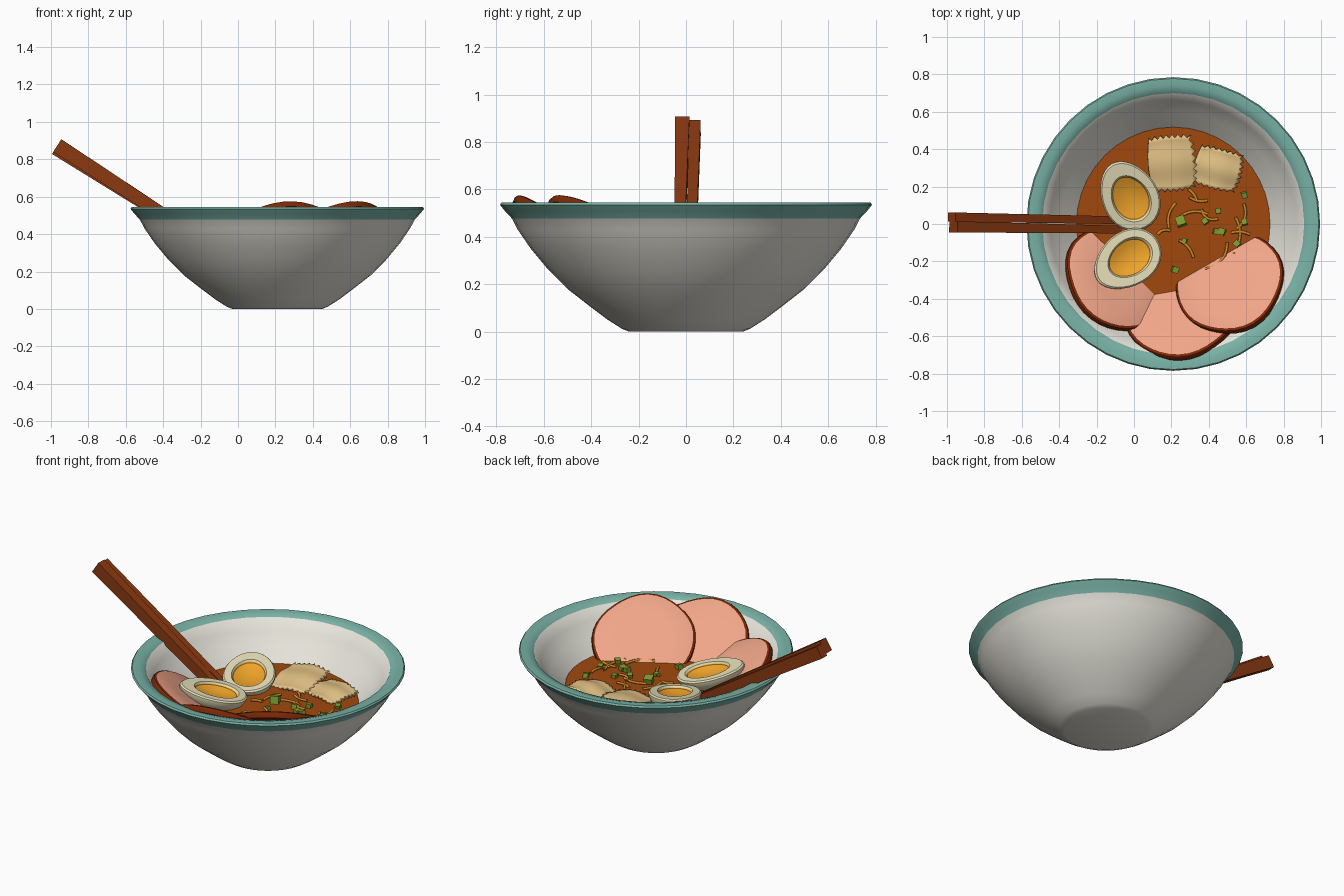
import bpy, bmesh, math, random
from mathutils import Vector, Matrix

if "Cube" in bpy.data.objects:
    bpy.data.objects.remove(bpy.data.objects["Cube"])

random.seed(4)


def mat(name, hexcol):
    rgb = [int(hexcol[i:i + 2], 16) / 255 for i in (0, 2, 4)]
    m = bpy.data.materials.new(name)
    m.diffuse_color = [c ** 2.2 for c in rgb] + [1]
    m.use_nodes = True
    m.node_tree.nodes["Principled BSDF"].inputs["Base Color"].default_value = m.diffuse_color
    return m


WHITE = mat("ceramic", "E6E4DA")
TEAL = mat("teal_glaze", "78B0A4")
BROTH = mat("broth", "A04A16")
WOOD = mat("wood", "8A3C18")
EGG = mat("egg_white", "E6DFB8")
YOLK = mat("yolk", "F0A32E")
PINK = mat("meat", "F0A488")
CRUST = mat("crust", "7A2C10")
CHIP = mat("chip", "E2C184")
SPROUT = mat("sprout", "D08A2C")
GREEN = mat("onion", "7C9A34")
CX, LEVEL = 0.21, 0.325   # bowl centre in x, broth level


def finish(name, bm, mats, smooth=35, matrix=None):
    bmesh.ops.remove_doubles(bm, verts=bm.verts, dist=1e-5)
    bmesh.ops.recalc_face_normals(bm, faces=bm.faces)
    me = bpy.data.meshes.new(name)
    bm.to_mesh(me)
    bm.free()
    for m in mats:
        me.materials.append(m)
    ob = bpy.data.objects.new(name, me)
    bpy.context.collection.objects.link(ob)
    if matrix:
        ob.matrix_world = matrix
    if smooth:
        bpy.ops.object.select_all(action='DESELECT')
        ob.select_set(True)
        bpy.context.view_layer.objects.active = ob
        bpy.ops.object.shade_smooth_by_angle(angle=math.radians(smooth))
    return ob


def lathe(name, prof, segs, mats, warp=None, matrix=None, smooth=35):
    """Spin (r, z, material) points; material belongs to the band after the point."""
    bm = bmesh.new()
    rings = []
    for r, z, _ in prof:
        ring = []
        for i in range(segs):
            a = math.tau * i / segs
            p = Vector((r * math.cos(a), r * math.sin(a), z))
            ring.append(bm.verts.new(warp(p) if warp else p))
        rings.append(ring)
    for k in range(len(prof) - 1):
        for i in range(segs):
            j = (i + 1) % segs
            f = bm.faces.new((rings[k][i], rings[k][j], rings[k + 1][j], rings[k + 1][i]))
            f.material_index = prof[k][2]
    return finish(name, bm, mats, smooth, matrix)


# Bowl with glazed rim
at_bowl = Matrix.Translation((CX, 0, 0))
lathe("bowl", [(0, 0, 0), (.24, 0, 0), (.27, .012, 0), (.33, .05, 0), (.41, .11, 0),
               (.50, .18, 0), (.58, .26, 0), (.655, .35, 0), (.71, .43, 0), (.735, .478, 1),
               (.765, .51, 1), (.785, .535, 1), (.778, .545, 1), (.74, .545, 1), (.70, .532, 0),
               (.66, .47, 0), (.60, .40, 0), (.52, .32, 0), (.42, .20, 0), (.30, .11, 0),
               (.18, .07, 0), (0, .06, 0)], 40, [WHITE, TEAL], matrix=at_bowl, smooth=40)

# Broth
lathe("broth", [(0, LEVEL, 0), (.518, LEVEL, 0), (.47, LEVEL - .05, 0), (0, LEVEL - .05, 0)],
      40, [BROTH], matrix=at_bowl)


# Chopsticks: tapered square bars
def stick(name, p, q, wp, wq, h):
    p, q = Vector(p), Vector(q)
    d = (q - p).normalized()
    side = d.cross(Vector((0, 0, 1))).normalized()
    up = side.cross(d)
    bm = bmesh.new()
    ends = []
    for c, w, hh in ((p, wp, h), (q, wq, h * .75)):
        ends.append([bm.verts.new(c + side * sx * w / 2 + up * sz * hh / 2)
                     for sx, sz in ((-1, -1), (1, -1), (1, 1), (-1, 1))])
    a, b = ends
    bm.faces.new(a)
    bm.faces.new(b)
    for i in range(4):
        bm.faces.new((a[i], a[(i + 1) % 4], b[(i + 1) % 4], b[i]))
    finish(name, bm, [WOOD], 0)


stick("chopstick_front", (-.966, -.015, .873), (-.06, -.03, .285), .06, .04, .08)
stick("chopstick_back", (-.974, .037, .860), (-.06, .02, .285), .05, .04, .075)


# Halved eggs: egg-shaped shell with a recessed yolk, tilted into the broth
def egg(name, pos, angle, a, b, tilt):
    def warp(p):
        x, y, z = p
        if z > -.075 and math.hypot(x, y) < .75:
            x += .08
        return Vector((x * a, y * b * (1 + .12 * x), z * .17))
    prof = [(0, -.75, 0), (.35, -.7, 0), (.65, -.56, 0), (.87, -.36, 0), (.98, -.15, 0),
            (.99, -.05, 0), (.94, 0, 0), (.66, .0, 0), (.62, -.06, 1), (.6, -.09, 1),
            (.4, -.16, 1), (.2, -.2, 1), (0, -.21, 1)]
    m = (Matrix.Translation(pos) @ Matrix.Rotation(math.radians(angle), 4, 'Z')
         @ Matrix.Rotation(math.radians(tilt), 4, 'Y'))
    # keep the whole recess shifted together
    def shifted(p):
        r = math.hypot(p.x, p.y)
        if p.z > -.3 and r < .75:
            return Vector(((p.x + .08) * a, p.y * b * (1 + .12 * p.x), p.z * .17))
        return warp(p)
    lathe(name, prof, 32, [EGG, YOLK], shifted, m)


egg("egg_half_back", (-.025, .15, .395), -62, .2, .152, 11)
egg("egg_half_front", (-.035, -.19, .41), 35, .2, .147, 12)


# Meat slices: wavy discs leaning on the bowl wall, brown crust, pink face
def slice_of_meat(name, centre, out_deg, tilt, radius, thick=.04):
    t, o = math.radians(tilt), math.radians(out_deg)
    out = Vector((math.cos(o), math.sin(o), 0))
    u = Vector((-math.sin(o), math.cos(o), 0))
    v = out * math.cos(t) + Vector((0, 0, math.sin(t)))
    n = v.cross(u) if v.cross(u).z > 0 else u.cross(v)
    m = Matrix((u, v, n)).transposed().to_4x4()
    m.translation = centre

    def warp(p):
        a = math.atan2(p.y, p.x)
        k = radius * (1 + .02 * math.sin(3 * a + out_deg) + .012 * math.sin(5 * a))
        return Vector((p.x * k, p.y * k, p.z))
    prof = [(0, 0, 0), (.5, 0, 0), (.945, 0, 1), (.985, -.006, 1), (1, -.018, 1),
            (.985, -thick, 1), (0, -thick, 1)]
    lathe(name, prof, 36, [PINK, CRUST], warp, m)


slice_of_meat("meat_slice_left", (-.08, -.28, .365), 225, 32, .30)
slice_of_meat("meat_slice_middle", (.25, -.45, .395), -80, 36, .315)
slice_of_meat("meat_slice_right", (.51, -.31, .415), -60, 33, .30)


# Crinkled chips with zigzag edges
def chip(name, pos, w, h, rot, tilt):
    n = 14
    bm = bmesh.new()
    bmesh.ops.create_grid(bm, x_segments=n, y_segments=n, size=1)
    for vert in bm.verts:
        x, y = vert.co.x, vert.co.y
        i, j = round((x + 1) * n / 2), round((y + 1) * n / 2)
        if i == n:
            x += .09 * (-1) ** j
        if j in (0, n):
            y += .06 * (-1) ** i * (1 if j else -1)
        z = .008 * math.sin(x * 3 + 1) + .006 * math.cos(y * 4)
        x *= 1 - .12 * y * y
        y *= 1 - .1 * x * x
        vert.co = (x * w, y * h, z)
    m = (Matrix.Translation(pos) @ Matrix.Rotation(math.radians(rot), 4, 'Z')
         @ Matrix.Rotation(math.radians(tilt), 4, 'X'))
    ob = finish(name, bm, [CHIP], 35, m)
    s = ob.modifiers.new("thickness", 'SOLIDIFY')
    s.thickness = .018
    s.offset = 0


chip("chip_left", (.20, .325, .35), .125, .145, 5, 6)
chip("chip_right", (.445, .295, .345), .125, .105, -14, 5)

# Bean sprouts: thin curved strands floating on the broth
cu = bpy.data.curves.new("bean_sprouts", 'CURVE')
cu.dimensions = '3D'
cu.bevel_depth = .008
cu.bevel_resolution = 1
cu.resolution_u = 4
strands = [(.17, -.08, .05, 60, 150), (.33, -.06, .13, 60, 130), (.38, -.12, .12, -90, 10),
           (.42, -.05, .15, -25, 35), (.30, .02, .12, 130, 200), (.50, .06, .10, -60, 30),
           (.36, .22, .10, 230, 290), (.24, .10, .10, 10, 60), (.46, -.18, .08, -80, 20),
           (.56, -.16, .12, 60, 110), (.20, -.20, .12, 10, 70), (.42, .08, .06, 180, 300)]
for x, y, r, a0, a1 in strands:
    sp = cu.splines.new('NURBS')
    sp.points.add(4)
    sp.use_endpoint_u = True
    for i, pt in enumerate(sp.points):
        a = math.radians(a0 + (a1 - a0) * i / 4)
        pt.co = (x + r * math.cos(a), y + r * math.sin(a), LEVEL + .006, 1)
cu.materials.append(SPROUT)
bpy.context.collection.objects.link(bpy.data.objects.new("bean_sprouts", cu))

# Chopped spring onion
bits = [(.25, .015, .05), (.38, .015, .03), (.45, .07, .028), (.44, -.04, .032), (.47, -.04, .035),
        (.55, -.105, .032), (.59, .01, .03), (.59, .155, .03), (.22, -.245, .034), (.27, -.09, .025)]
for k, (x, y, s) in enumerate(bits):
    bm = bmesh.new()
    bmesh.ops.create_cube(bm, size=s)
    m = (Matrix.Translation((x, y, LEVEL + s * .3))
         @ Matrix.Rotation(random.uniform(0, 1.5), 4, 'Z')
         @ Matrix.Rotation(random.uniform(-.3, .3), 4, 'X'))
    finish(f"onion_bit_{k + 1}", bm, [GREEN], 0, m)
